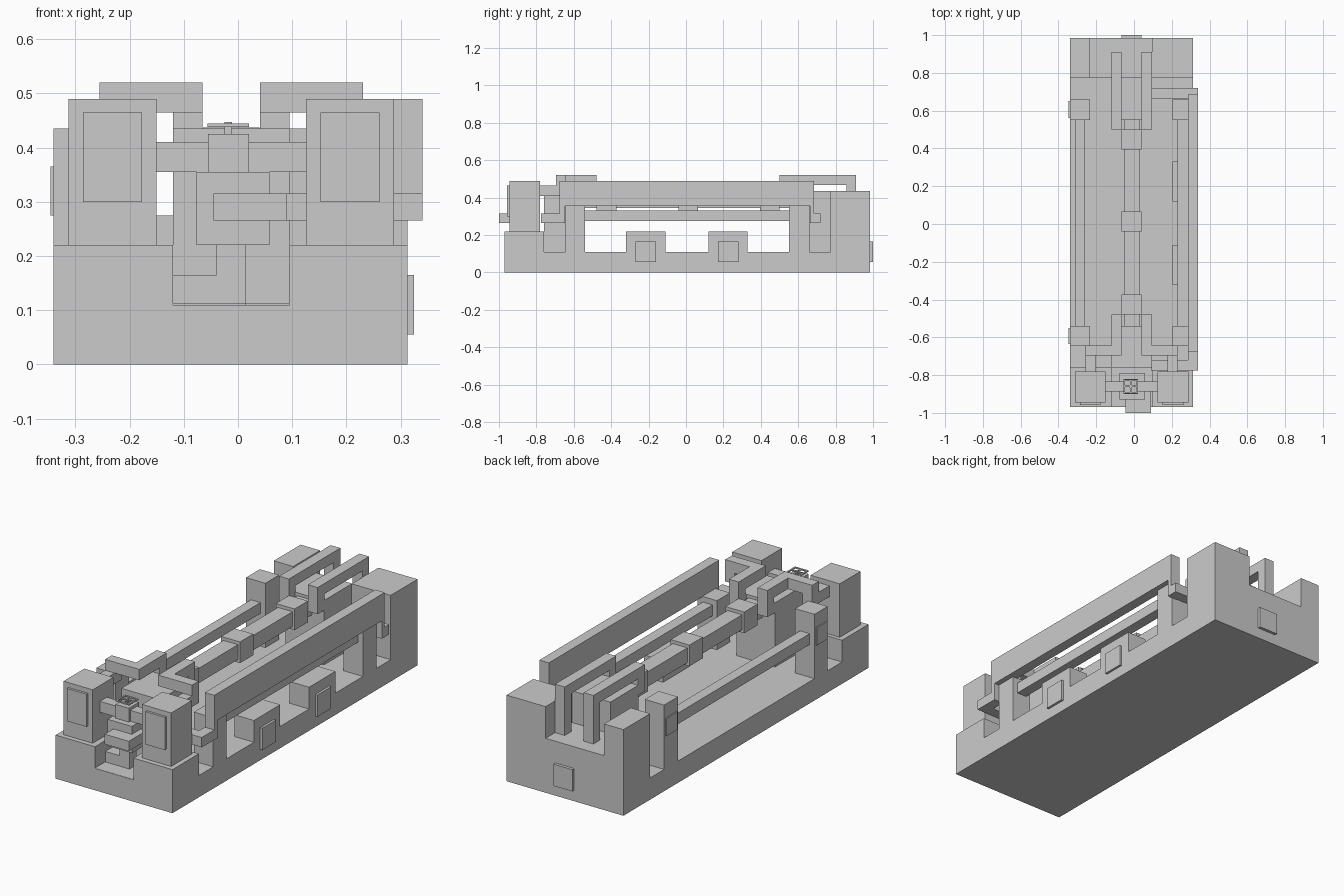
import bpy, bmesh


def boxes(name, *spans):
    """One object made of boxes given as (x0, x1, y0, y1, z0, z1)."""
    bm = bmesh.new()
    for x0, x1, y0, y1, z0, z1 in spans:
        cube = bmesh.ops.create_cube(bm, size=1)["verts"]
        for v in cube:
            v.co = ((x0 + x1) / 2 + v.co.x * (x1 - x0),
                    (y0 + y1) / 2 + v.co.y * (y1 - y0),
                    (z0 + z1) / 2 + v.co.z * (z1 - z0))
    mesh = bpy.data.meshes.new(name)
    bm.to_mesh(mesh)
    bm.free()
    obj = bpy.data.objects.new(name, mesh)
    bpy.context.collection.objects.link(obj)
    return obj


def prism(name, axis, profile, a, b):
    """Extrude a closed 2D outline along x (outline y,z) or y (outline x,z)."""
    bm = bmesh.new()
    put = (lambda p: (a, p[0], p[1])) if axis == "x" else (lambda p: (p[0], a, p[1]))
    face = bm.faces.new([bm.verts.new(put(p)) for p in profile])
    ext = bmesh.ops.extrude_face_region(bm, geom=[face])["geom"]
    move = (b - a, 0, 0) if axis == "x" else (0, b - a, 0)
    bmesh.ops.translate(bm, vec=move, verts=[g for g in ext if isinstance(g, bmesh.types.BMVert)])
    bmesh.ops.recalc_face_normals(bm, faces=bm.faces)
    mesh = bpy.data.meshes.new(name)
    bm.to_mesh(mesh)
    bm.free()
    obj = bpy.data.objects.new(name, mesh)
    bpy.context.collection.objects.link(obj)
    return obj


L, R = -0.34, 0.313      # base sides
CL, CR = -0.12, 0.095    # central block sides

# base slab, notched front plinth and notched rear wall
boxes("base_slab", (L, R, -0.97, 0.985, 0, 0.11))
prism("front_plinth", "y", [(L, 0.11), (CL, 0.11), (CL, 0.111), (CR, 0.111), (CR, 0.11),
                            (R, 0.11), (R, 0.22), (CR, 0.22), (CR, 0.112), (CL, 0.112),
                            (CL, 0.22), (L, 0.22)], -0.97, -0.76)
prism("rear_wall", "y", [(L, 0.11), (R, 0.11), (R, 0.435), (CR, 0.435), (CR, 0.275),
                         (-0.232, 0.275), (-0.232, 0.435), (L, 0.435)], 0.772, 0.985)
boxes("rear_panel", (-0.065, 0.04, 0.98, 1.0, 0.055, 0.165))

# central end blocks
boxes("front_center_block", (CL, CR, -0.76, -0.54, 0.11, 0.435))
boxes("rear_center_block", (CL, CR, 0.55, 0.775, 0.11, 0.435))

# side posts, left ones carry a panel
for tag, y0, y1 in (("front", -0.645, -0.54), ("rear", 0.55, 0.66)):
    boxes(tag + "_left_post", (L, -0.232, y0, y1, 0.11, 0.435))
    boxes(tag + "_left_panel", (L - 0.006, L + 0.01, y0 + 0.01, y1 - 0.01, 0.275, 0.365))
    boxes(tag + "_right_post", (0.205, R, y0, y1, 0.11, 0.358))

# low blocks with panels on the right side
for i, y in enumerate((-0.215, 0.225)):
    boxes(f"side_block_{i + 1}", (0.205, R, y - 0.105, y + 0.105, 0.11, 0.22))
    boxes(f"side_panel_{i + 1}", (R - 0.01, 0.325, y - 0.055, y + 0.055, 0.055, 0.165))

# rails between the posts
boxes("left_rail", (-0.313, -0.26, -0.55, 0.56, 0.275, 0.33))
boxes("right_rail", (0.23, 0.285, -0.55, 0.56, 0.275, 0.33))

# central shaft with three collars
boxes("center_shaft", (-0.053, 0.028, -0.55, 0.56, 0.345, 0.42))
for i, y in enumerate((-0.425, 0.012, 0.448)):
    boxes(f"shaft_collar_{i + 1}", (-0.065, 0.04, y - 0.053, y + 0.053, 0.33, 0.437))

# outer side beam with bent feet
boxes("side_beam", (0.287, 0.34, -0.675, 0.685, 0.355, 0.49))
boxes("front_beam_foot", (0.287, 0.34, -0.675, -0.647, 0.265, 0.36),
      (0.287, 0.34, -0.775, -0.647, 0.265, 0.315), (0.09, 0.288, -0.775, -0.72, 0.265, 0.315))
boxes("rear_beam_foot", (0.287, 0.34, 0.662, 0.685, 0.265, 0.36),
      (0.287, 0.34, 0.662, 0.72, 0.265, 0.315), (0.09, 0.288, 0.665, 0.72, 0.265, 0.315))

# front towers with face plates
for tag, x0, x1 in (("left", -0.313, -0.15), ("right", 0.125, 0.288)):
    boxes(tag + "_tower", (x0, x1, -0.945, -0.78, 0.22, 0.49))
    boxes(tag + "_tower_plate", (x0 + 0.027, x1 - 0.027, -0.957, -0.94, 0.30, 0.465))

# upper pipes, mirrored about the block centre
MID = (CL + CR) / 2
for tag, s in (("left", -1), ("right", 1)):
    def span(a, b):
        return tuple(sorted((MID + s * a, MID + s * b)))
    inner, wide, outer = span(0.053, 0.1075), span(0.053, 0.243), span(0.19, 0.243)
    boxes(tag + "_front_pipe",
          (*inner, -0.695, -0.478, 0.465, 0.52), (*inner, -0.532, -0.478, 0.385, 0.466),
          (*inner, -0.545, -0.53, 0.385, 0.435), (*wide, -0.695, -0.642, 0.465, 0.52),
          (*outer, -0.695, -0.642, 0.41, 0.466), (*outer, -0.79, -0.642, 0.41, 0.465))
    boxes(tag + "_rear_pipe",
          (*inner, 0.5, 0.91, 0.467, 0.52), (*inner, 0.857, 0.91, 0.275, 0.468),
          (*inner, 0.5, 0.553, 0.385, 0.468))

# front valve: cross pipe, body, spout and lower drain
boxes("cross_pipe", (-0.155, 0.13, -0.888, -0.833, 0.355, 0.41))
boxes("valve_body", (-0.055, 0.02, -0.90, -0.82, 0.355, 0.425))
boxes("lower_body", (-0.077, 0.058, -0.93, -0.79, 0.22, 0.355))
boxes("spout", (-0.045, 0.09, -1.0, -0.86, 0.265, 0.315))
boxes("drain_pipe", (-0.04, 0.015, -0.888, -0.833, 0.11, 0.22),
      (CL, 0.015, -0.888, -0.833, 0.11, 0.165))

# hand wheel: stem, square rim and cross spokes
wx, wy, r, t = -0.018, -0.86, 0.038, 0.008
boxes("wheel_stem", (wx - 0.007, wx + 0.007, wy - 0.007, wy + 0.007, 0.42, 0.447))
boxes("hand_wheel",
      *[(wx + s * (r - t / 2) - t / 2, wx + s * (r - t / 2) + t / 2, wy - r, wy + r, 0.438, 0.444)
        for s in (-1, 1)],
      *[(wx - r + t, wx + r - t, wy + s * (r - t / 2) - t / 2, wy + s * (r - t / 2) + t / 2, 0.438, 0.444)
        for s in (-1, 1)],
      (wx - r, wx + r, wy - 0.004, wy + 0.004, 0.439, 0.443),
      (wx - 0.004, wx + 0.004, wy - r, wy + r, 0.439, 0.443))
